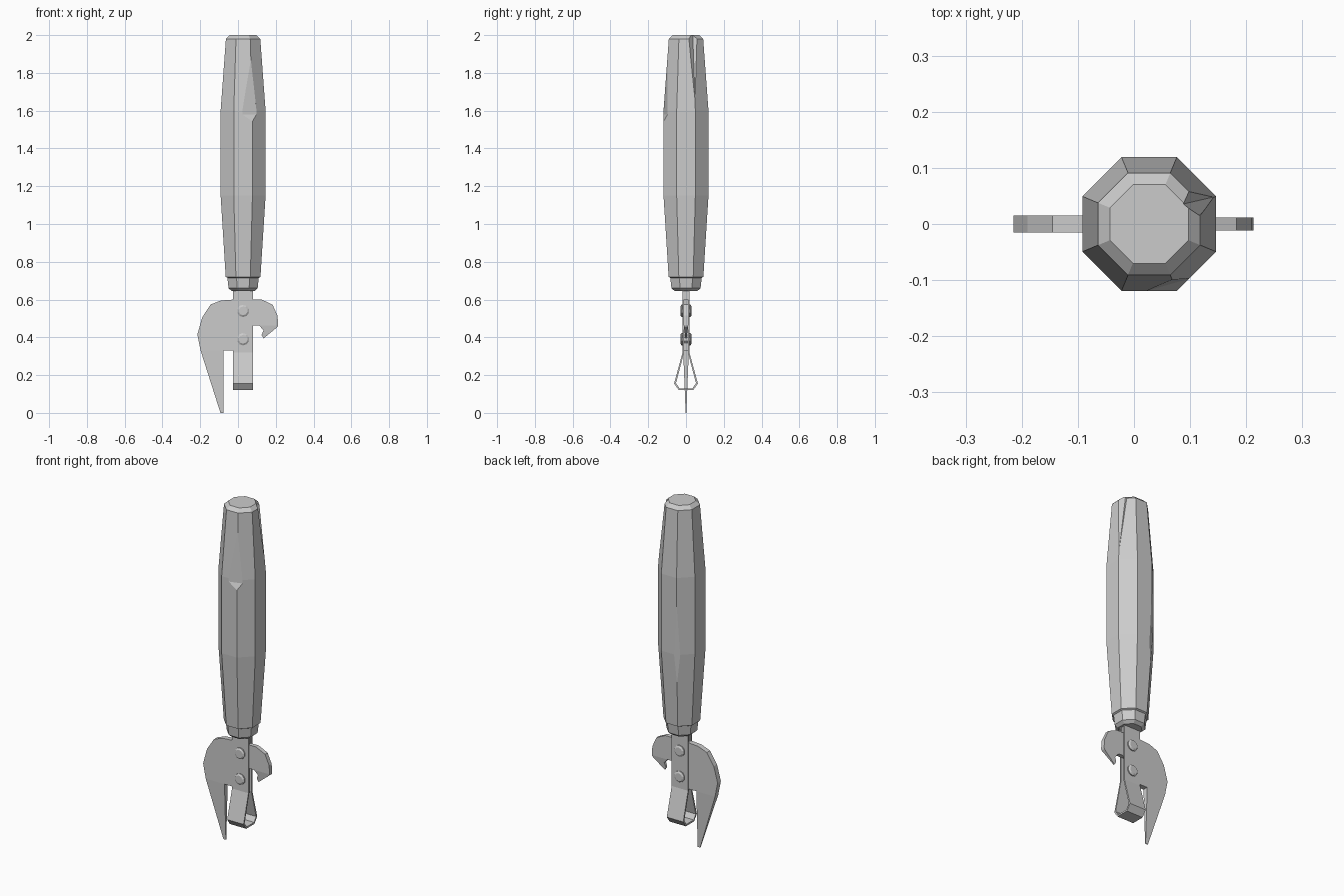
import bpy, bmesh, math
from mathutils import Vector

old = bpy.data.objects.get("Cube")
if old:
    bpy.data.objects.remove(old, do_unlink=True)

grey = bpy.data.materials.new("light grey")
grey.use_nodes = True
grey.diffuse_color = (0.6, 0.6, 0.6, 1)
grey.node_tree.nodes["Principled BSDF"].inputs["Base Color"].default_value = (0.6, 0.6, 0.6, 1)
CX = 0.027  # shared axis of handle, strip and rivets


def finish(name, bm):
    bmesh.ops.recalc_face_normals(bm, faces=bm.faces)
    mesh = bpy.data.meshes.new(name)
    bm.to_mesh(mesh)
    bm.free()
    mesh.materials.append(grey)
    obj = bpy.data.objects.new(name, mesh)
    bpy.context.collection.objects.link(obj)
    return obj


def lathe(name, rings, sides):
    """Faceted solid from (height, apothem) rings, flats facing the axes."""
    bm = bmesh.new()
    loops = []
    for z, a in rings:
        r = a / math.cos(math.pi / sides)
        angles = [2 * math.pi * (i + 0.5) / sides for i in range(sides)]
        loops.append([bm.verts.new((r * math.cos(t), r * math.sin(t), z)) for t in angles])
    for lo, hi in zip(loops, loops[1:]):
        for i in range(sides):
            j = (i + 1) % sides
            bm.faces.new((lo[i], lo[j], hi[j], hi[i]))
    bm.faces.new(loops[0][::-1])
    bm.faces.new(loops[-1])
    return finish(name, bm)


def plate(name, outline, half):
    """Flat xz outline given thickness; half(z) is the half thickness."""
    bm = bmesh.new()
    front = [bm.verts.new((x, -half(z), z)) for x, z in outline]
    back = [bm.verts.new((x, half(z), z)) for x, z in outline]
    bm.faces.new(front)
    bm.faces.new(back[::-1])
    for i in range(len(outline)):
        j = (i + 1) % len(outline)
        bm.faces.new((front[i], front[j], back[j], back[i]))
    return finish(name, bm)


# Eight-sided handle
handle = lathe("handle", [(0.645, 0.06), (0.66, 0.077), (0.715, 0.083), (0.72, 0.092),
                          (1.15, 0.119), (1.6, 0.119), (1.98, 0.091), (2.0, 0.07)], 8)
handle.location.x = CX

# Carved chips along the handle edges
chips = [
    [(0.068, -0.099, 1.88), (0.02, -0.12, 1.58), (0.1, -0.097, 1.58), (0.077, -0.12, 1.54)],
    [(0.085, 0.035, 2.02), (0.117, 0.015, 1.98), (0.098, 0.058, 1.98), (0.1455, 0.049, 1.63)],
    [(-0.022, 0.119, 1.45), (-0.036, 0.105, 1.15), (-0.006, 0.119, 1.15), (-0.019, 0.105, 0.88)],
]
for n, points in enumerate(chips):
    mid = sum((Vector(p) for p in points), Vector()) / 4 - Vector((CX, 0, 0))
    out = Vector((mid.x, mid.y, 0)).normalized() * 0.1
    bm = bmesh.new()
    for p in points:
        bm.verts.new(p)
        bm.verts.new(Vector(p) + out)
    bmesh.ops.convex_hull(bm, input=bm.verts)
    cutter = finish("chip_cutter_%d" % n, bm)
    cutter.hide_render = True
    cutter.hide_set(True)
    cut = handle.modifiers.new("chip", "BOOLEAN")
    cut.operation = "DIFFERENCE"
    cut.solver = "EXACT"
    cut.object = cutter

# Cutting blade: rounded body and tapering spike
plate("blade_body", [(-0.02, 0.6), (-0.09, 0.595), (-0.145, 0.574), (-0.19, 0.505),
                     (-0.215, 0.415), (-0.198, 0.33), (0.05, 0.33), (0.05, 0.6)],
      lambda z: 0.015)
plate("blade_spike", [(-0.198, 0.33), (-0.093, 0), (-0.077, 0), (-0.077, 0.33)],
      lambda z: 0.002 + 0.013 * z / 0.33)

# Bottle hook and its thin beak
plate("hook", [(0.04, 0.6), (0.125, 0.6), (0.183, 0.573), (0.209, 0.515),
               (0.213, 0.463), (0.04, 0.463)], lambda z: 0.012)
plate("hook_beak", [(0.213, 0.463), (0.209, 0.455), (0.135, 0.394), (0.125, 0.412),
                    (0.135, 0.437), (0.112, 0.463)],
      lambda z: 0.003 + 0.009 * (z - 0.394) / 0.069)

# Tang reaching into the handle
plate("tang", [(-0.02, 0.5), (0.074, 0.5), (0.074, 0.66), (-0.02, 0.66)], lambda z: 0.014)

# Folded strip with an open loop at the bottom
outer = [(0.018, 0.66), (0.018, 0.32), (0.063, 0.155), (0.038, 0.12), (0, 0.12)]
inner = [(0, 0.13), (0.034, 0.13), (0.053, 0.157), (0.01, 0.32), (0.01, 0.66)]
bm = bmesh.new()
rails = []
for x in (CX - 0.053, CX + 0.053):
    rails.append([[bm.verts.new((x, y, z)) for y, z in path] for path in (outer, inner[::-1])])
(lo, li), (ro, ri) = rails
for i in range(len(outer) - 1):
    for a, b in ((lo, li), (ri, ro), (ro, lo), (li, ri)):
        bm.faces.new((a[i], a[i + 1], b[i + 1], b[i]))
bm.faces.new((lo[0], li[0], ri[0], ro[0]))
strip = finish("folded_strip", bm)
strip.modifiers.new("mirror", "MIRROR").use_axis = (False, True, False)

# Rivets through strip and blade
for label, z in (("upper", 0.54), ("lower", 0.39)):
    rivet = lathe(label + "_rivet", [(-0.03, 0.022), (-0.024, 0.031), (0.024, 0.031),
                                     (0.03, 0.022)], 10)
    rivet.rotation_euler.x = math.pi / 2
    rivet.location = (CX, 0, z)
